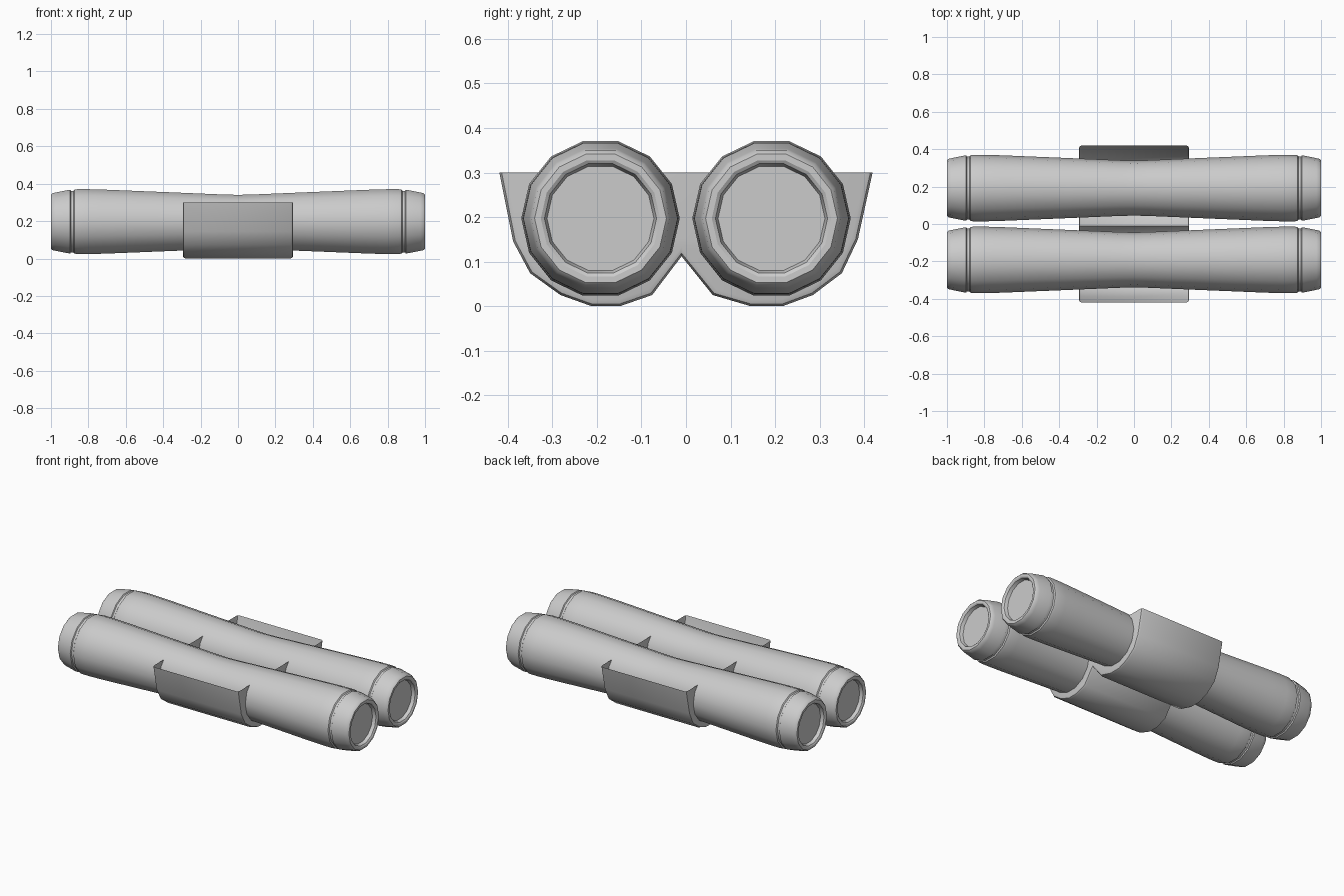
import bpy, bmesh, math
from mathutils import Vector

if "Cube" in bpy.data.objects:
    bpy.data.objects.remove(bpy.data.objects["Cube"])

SIDES = 14
TUBE_Y, TUBE_Z = 0.192, 0.197

grey = bpy.data.materials.new("light_grey")
grey.diffuse_color = (0.6, 0.6, 0.6, 1)
grey.use_nodes = True
grey.node_tree.nodes["Principled BSDF"].inputs["Base Color"].default_value = grey.diffuse_color


def finish(name, bm):
    bmesh.ops.recalc_face_normals(bm, faces=bm.faces)
    mesh = bpy.data.meshes.new(name)
    bm.to_mesh(mesh)
    bm.free()
    mesh.materials.append(grey)
    ob = bpy.data.objects.new(name, mesh)
    bpy.context.collection.objects.link(ob)
    bpy.ops.object.select_all(action='DESELECT')
    ob.select_set(True)
    bpy.context.view_layer.objects.active = ob
    bpy.ops.object.shade_smooth_by_angle(angle=math.radians(32))
    return ob


def loft(bm, rings, closed):
    """Bridge consecutive rings of vertices with quads."""
    for a, b in zip(rings, rings[1:]):
        n = len(a)
        for i in range(n if closed else n - 1):
            j = (i + 1) % n
            bm.faces.new((a[i], a[j], b[j], b[i]))


# Half profile of a waisted tube (x, radius): body, groove, end cap, lip, recess
half = [(0, 0.147), (0.08, 0.149), (0.35, 0.1605), (0.70, 0.175), (0.80, 0.178),
        (0.86, 0.178), (0.875, 0.175), (0.88, 0.168), (0.893, 0.168),
        (0.897, 0.174), (0.91, 0.173), (0.975, 0.160), (0.992, 0.156),
        (1.0, 0.148), (1.0, 0.134), (0.995, 0.126), (0.975, 0.120)]
profile = [(-x, r) for x, r in reversed(half[1:])] + half


def tube(name, y):
    bm = bmesh.new()
    rings = []
    for x, r in profile:
        angles = [2 * math.pi * i / SIDES for i in range(SIDES)]
        rings.append([bm.verts.new((x, y + r * math.cos(a), TUBE_Z + r * math.sin(a)))
                      for a in angles])
    loft(bm, rings, True)
    bm.faces.new(rings[0])
    bm.faces.new(rings[-1])
    finish(name, bm)


tube("front_tube", -TUBE_Y)
tube("back_tube", TUBE_Y)

# Open-topped cradle: double-bowl section (y, z) with rounded ends
TOP = 0.30
VALLEY = (-0.01, 0.112)
section = [(-0.419, TOP), (-0.388, 0.145), (-0.350, 0.074), (-0.282, 0.025),
           (-0.212, 0.0), (-0.148, 0.0), (-0.076, 0.025), VALLEY,
           (0.060, 0.025), (0.145, 0.0), (0.217, 0.0), (0.285, 0.025),
           (0.350, 0.074), (0.386, 0.150), (0.419, TOP)]


def inset(point, d):
    y, z = point
    if z == TOP:
        return y - math.copysign(d, y), z
    if point == VALLEY:
        return y, z + d * 1.4
    to_centre = Vector((math.copysign(TUBE_Y, y) - y, TUBE_Z - z)).normalized() * d
    return y + to_centre.x, z + to_centre.y


bm = bmesh.new()
ends = [(0.295, 0.015), (0.291, 0.005), (0.281, 0.0)]
stations = [(-x, d) for x, d in ends] + ends[::-1]
rings = [[bm.verts.new((x, *inset(p, d))) for p in section] for x, d in stations]
loft(bm, rings, False)
bm.faces.new(rings[0])
bm.faces.new(rings[-1])
finish("cradle", bm)
